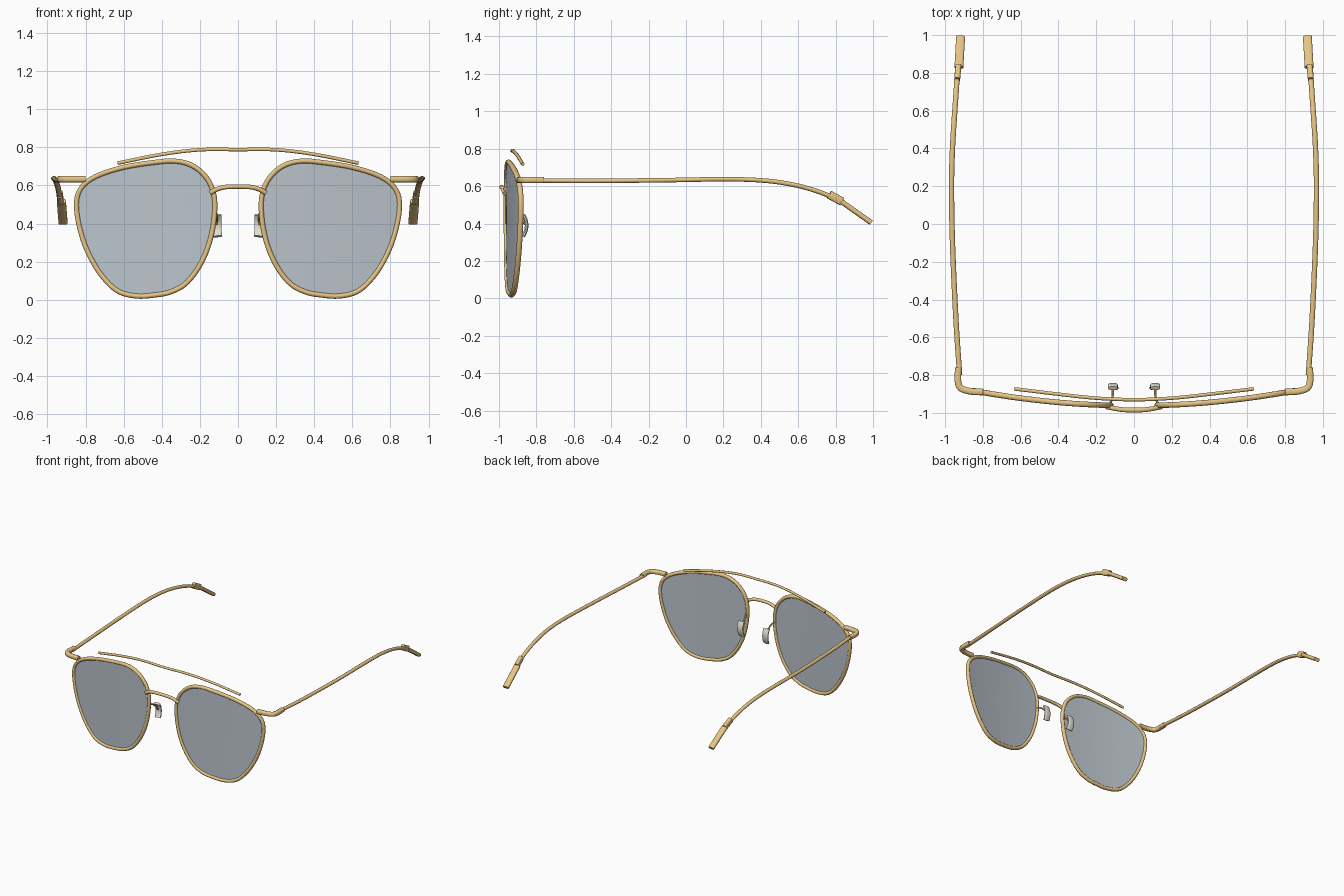
import bpy, bmesh, math
from mathutils import Vector

if "Cube" in bpy.data.objects:
    bpy.data.objects.remove(bpy.data.objects["Cube"])


def material(name, rgb):
    m = bpy.data.materials.new(name)
    m.use_nodes = True
    m.diffuse_color = (*rgb, 1)
    m.node_tree.nodes["Principled BSDF"].inputs["Base Color"].default_value = (*rgb, 1)
    return m


GOLD = material("brushed gold", (0.80, 0.56, 0.23))
LENS = material("grey blue lens", (0.50, 0.56, 0.61))
PAD = material("pale silicone", (0.76, 0.74, 0.65))


def face_y(x):
    """Depth of the wrapped front at a given distance from the middle."""
    return -0.962 + 0.11 * x * x


def smooth_path(points, steps, closed=False):
    """Catmull-Rom curve through the points."""
    p = [Vector(q) for q in points]
    n = len(p)
    if not closed:
        p = [2 * p[0] - p[1]] + p + [2 * p[-1] - p[-2]]
    out = []
    for i in range(n if closed else n - 1):
        a, b, c, d = [p[(i + k - (1 if closed else 0)) % len(p)] for k in range(4)]
        for s in range(steps):
            t = s / steps
            out.append(0.5 * (2 * b + (c - a) * t + (2 * a - 5 * b + 4 * c - d) * t ** 2
                              + (3 * b - a - 3 * c + d) * t ** 3))
    if not closed:
        out.append(p[-2])
    return out


def finish(name, bm, mat):
    bmesh.ops.recalc_face_normals(bm, faces=bm.faces)
    mesh = bpy.data.meshes.new(name)
    bm.to_mesh(mesh)
    bm.free()
    mesh.materials.append(mat)
    ob = bpy.data.objects.new(name, mesh)
    bpy.context.collection.objects.link(ob)
    bpy.ops.object.select_all(action="DESELECT")
    ob.select_set(True)
    bpy.context.view_layer.objects.active = ob
    bpy.ops.object.shade_smooth_by_angle(angle=math.radians(40))
    return ob


def sweep(name, points, width, height, mat=GOLD, up=(0, 0, 1), closed=False,
          steps=6, sides=12, power=1.0):
    """Sweep an oval section along a path; power below 1 squares the section."""
    path = smooth_path(points, steps, closed)
    n = len(path)
    bm = bmesh.new()
    rings = []
    for i, c in enumerate(path):
        nxt = path[(i + 1) % n] if closed else path[min(i + 1, n - 1)]
        prv = path[i - 1] if closed else path[max(i - 1, 0)]
        tangent = (nxt - prv).normalized()
        side = tangent.cross(Vector(up)).normalized()
        top = side.cross(tangent)
        ring = []
        for k in range(sides):
            a = math.tau * (k + 0.5) / sides
            u = math.copysign(abs(math.cos(a)) ** power, math.cos(a))
            v = math.copysign(abs(math.sin(a)) ** power, math.sin(a))
            ring.append(bm.verts.new(c + side * u * width / 2 + top * v * height / 2))
        rings.append(ring)
    for i in range(n if closed else n - 1):
        a, b = rings[i], rings[(i + 1) % n]
        for k in range(sides):
            j = (k + 1) % sides
            bm.faces.new((a[k], a[j], b[j], b[k]))
    if not closed:
        bm.faces.new(rings[0])
        bm.faces.new(rings[-1])
    return finish(name, bm, mat)


def lens(name, outline):
    """Curved lens: shrinking copies of the outline laid on the wrapped front."""
    pts = smooth_path(outline, 4, True)
    centre = sum(pts, Vector()) / len(pts)
    bm = bmesh.new()
    rings = []
    for f in (1, 0.8, 0.6, 0.4, 0.2):
        ring = []
        for p in pts:
            q = centre.lerp(p, f)
            ring.append(bm.verts.new((q.x, face_y(q.x), q.z)))
        rings.append(ring)
    n = len(pts)
    for a, b in zip(rings, rings[1:]):
        for k in range(n):
            j = (k + 1) % n
            bm.faces.new((a[k], a[j], b[j], b[k]))
    bm.faces.new(rings[-1])
    mod = finish(name, bm, LENS).modifiers.new("thickness", "SOLIDIFY")
    mod.thickness = 0.008
    mod.offset = 0
    mod.use_rim = False  # the edge is buried in the metal rim


# Rim centre line (x, z) of the left lens
RIM = [(0.121, 0.50), (0.142, 0.60), (0.19, 0.668), (0.255, 0.711), (0.335, 0.728),
       (0.43, 0.722), (0.60, 0.695), (0.75, 0.645), (0.83, 0.575), (0.847, 0.474),
       (0.815, 0.32), (0.757, 0.19), (0.69, 0.097), (0.62, 0.040), (0.53, 0.019),
       (0.44, 0.024), (0.35, 0.042), (0.265, 0.093), (0.187, 0.205), (0.138, 0.345)]

for label, s in (("left", 1), ("right", -1)):
    def side(points):
        return [(s * x, y, z) for x, y, z in points]

    outline = side([(x, face_y(x), z) for x, z in RIM])
    sweep(label + "_rim", outline, 0.027, 0.030, up=(0, 1, 0), closed=True, steps=5)
    lens(label + "_lens", outline)

    # Corner piece joining the rim to the temple
    sweep(label + "_endpiece", side([(0.80, -0.89, 0.633), (0.87, -0.885, 0.633),
          (0.918, -0.868, 0.633), (0.932, -0.83, 0.633), (0.930, -0.76, 0.633)]),
          0.036, 0.034, power=0.7)

    # Temple arm, bending down behind the ear
    sweep(label + "_temple", side([(0.923, -0.80, 0.63), (0.943, -0.5, 0.628),
          (0.961, -0.1, 0.632), (0.966, 0.2, 0.637), (0.961, 0.4, 0.631),
          (0.952, 0.55, 0.612), (0.943, 0.68, 0.580), (0.935, 0.80, 0.535)]),
          0.029, 0.025)
    sweep(label + "_temple_sleeve", side([(0.936, 0.765, 0.555), (0.930, 0.835, 0.517)]),
          0.032, 0.046, steps=1, power=0.6)
    sweep(label + "_temple_tip", side([(0.927, 0.83, 0.518), (0.918, 0.99, 0.405)]),
          0.048, 0.028, steps=1, power=0.6)

    # Nose pad and its wire
    sweep(label + "_pad_wire", side([(0.128, -0.955, 0.47), (0.116, -0.925, 0.46),
          (0.112, -0.89, 0.43), (0.113, -0.86, 0.395)]), 0.013, 0.013, sides=8)
    sweep(label + "_nose_pad", side([(0.108, -0.870, 0.332), (0.111, -0.857, 0.36),
          (0.113, -0.852, 0.39), (0.113, -0.857, 0.42), (0.113, -0.870, 0.446)]),
          0.052, 0.020, PAD, up=(0, 1, 0), steps=3, power=0.7)


def symmetric(half):
    """Full path from one half that starts on the centre plane."""
    return [(-x, y, z) for x, y, z in half[:0:-1]] + half


# Bridge and brow bar across the middle
sweep("bridge", symmetric([(0, -0.985, 0.594), (0.06, -0.983, 0.592),
      (0.11, -0.975, 0.580), (0.146, -0.968, 0.560)]), 0.026, 0.025)
sweep("brow_bar", symmetric([(0, -0.930, 0.788), (0.20, -0.922, 0.787),
      (0.40, -0.901, 0.763), (0.632, -0.873, 0.717)]), 0.019, 0.019)
